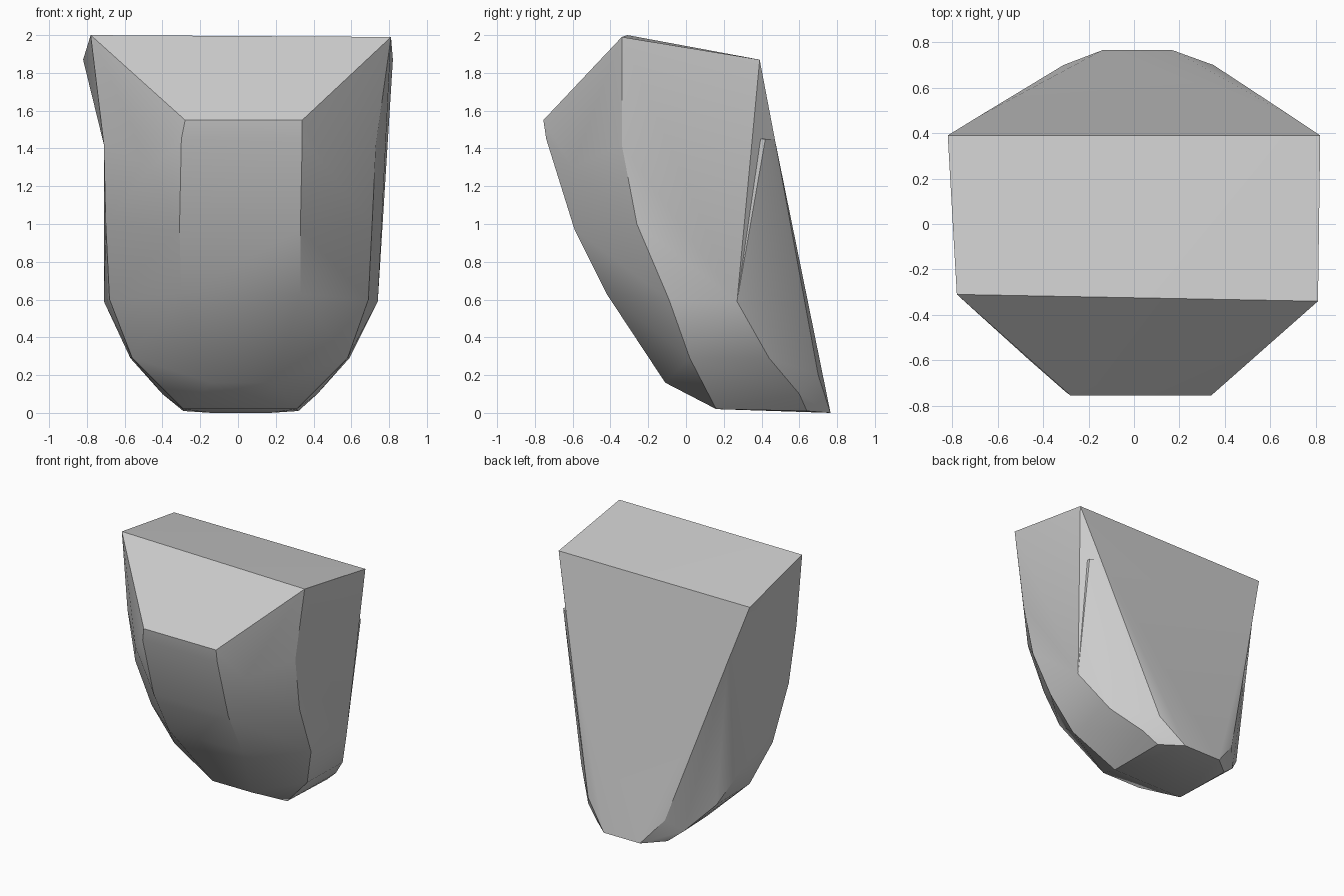
import bpy
import bmesh
import math

cube = bpy.data.objects.get("Cube")
if cube:
    bpy.data.objects.remove(cube, do_unlink=True)

# One plain grey for the whole shell
grey = bpy.data.materials.new("stone grey")
grey.use_nodes = True
GREY_COLOUR = (0.6, 0.6, 0.6, 1)
grey.diffuse_color = GREY_COLOUR
grey.node_tree.nodes["Principled BSDF"].inputs["Base Color"].default_value = GREY_COLOUR


def convex_block(name, pairs, singles=()):
    """Faceted block: each pair is (right x, left x, y, z)."""
    bm = bmesh.new()
    for right, left, y, z in pairs:
        bm.verts.new((right, y, z))
        bm.verts.new((left, y, z))
    for point in singles:
        bm.verts.new(point)
    hull = bmesh.ops.convex_hull(bm, input=bm.verts[:])
    spare = {v for v in hull["geom_interior"] + hull["geom_unused"]
             if isinstance(v, bmesh.types.BMVert)}
    bmesh.ops.delete(bm, geom=list(spare), context="VERTS")
    bmesh.ops.dissolve_limit(bm, angle_limit=math.radians(1),
                             verts=bm.verts[:], edges=bm.edges[:])
    bmesh.ops.recalc_face_normals(bm, faces=bm.faces[:])
    mesh = bpy.data.meshes.new(name)
    bm.to_mesh(mesh)
    bm.free()
    mesh.materials.append(grey)
    obj = bpy.data.objects.new(name, mesh)
    bpy.context.collection.objects.link(obj)
    return obj


brow = (-0.28, 0.34, -0.755, 1.55)
cheek = (-0.46, 0.47, -0.60, 1.30)
shoulder = (-0.71, 0.73, -0.34, 1.42)

# Rounded body tapering down to the small foot
body = convex_block("body", [
    brow, cheek, shoulder,
    (-0.30, 0.34, -0.74, 1.45),
    (-0.31, 0.33, -0.59, 0.97),
    (-0.30, 0.33, -0.42, 0.63),
    (-0.14, 0.19, -0.11, 0.16),
    (-0.70, 0.71, -0.26, 1.00),
    (-0.68, 0.69, -0.09, 0.60),
    (-0.56, 0.58, 0.02, 0.29),
    (-0.29, 0.31, 0.16, 0.02),
    (-0.71, 0.74, 0.27, 0.59),
    (-0.57, 0.59, 0.44, 0.29),
    (-0.40, 0.42, 0.60, 0.10),
    (-0.29, 0.32, 0.64, 0.01),
    (-0.31, 0.35, 0.70, 0.20),
    (-0.14, 0.17, 0.765, 0.0),
    (-0.71, 0.76, 0.42, 1.45),
    (-0.69, 0.70, 0.47, 1.45),
])

# Flared rim carrying the flat top and the sloping front face
rim = convex_block("flared_rim", [
    brow, cheek, shoulder,
    (-0.82, 0.82, 0.39, 1.87),
    (-0.69, 0.70, 0.47, 1.45),
], singles=[
    (-0.78, -0.31, 2.0), (0.81, -0.34, 1.99),
    (-0.71, 0.42, 1.45), (0.74, 0.27, 0.59),
])

# Fuse both into one closed shell
union = body.modifiers.new("join rim", "BOOLEAN")
union.operation = "UNION"
union.solver = "EXACT"
union.object = rim
bpy.context.view_layer.objects.active = body
body.select_set(True)
rim.select_set(False)
bpy.ops.object.modifier_apply(modifier=union.name)
bpy.data.objects.remove(rim, do_unlink=True)
bpy.ops.object.shade_smooth_by_angle(angle=math.radians(28))
